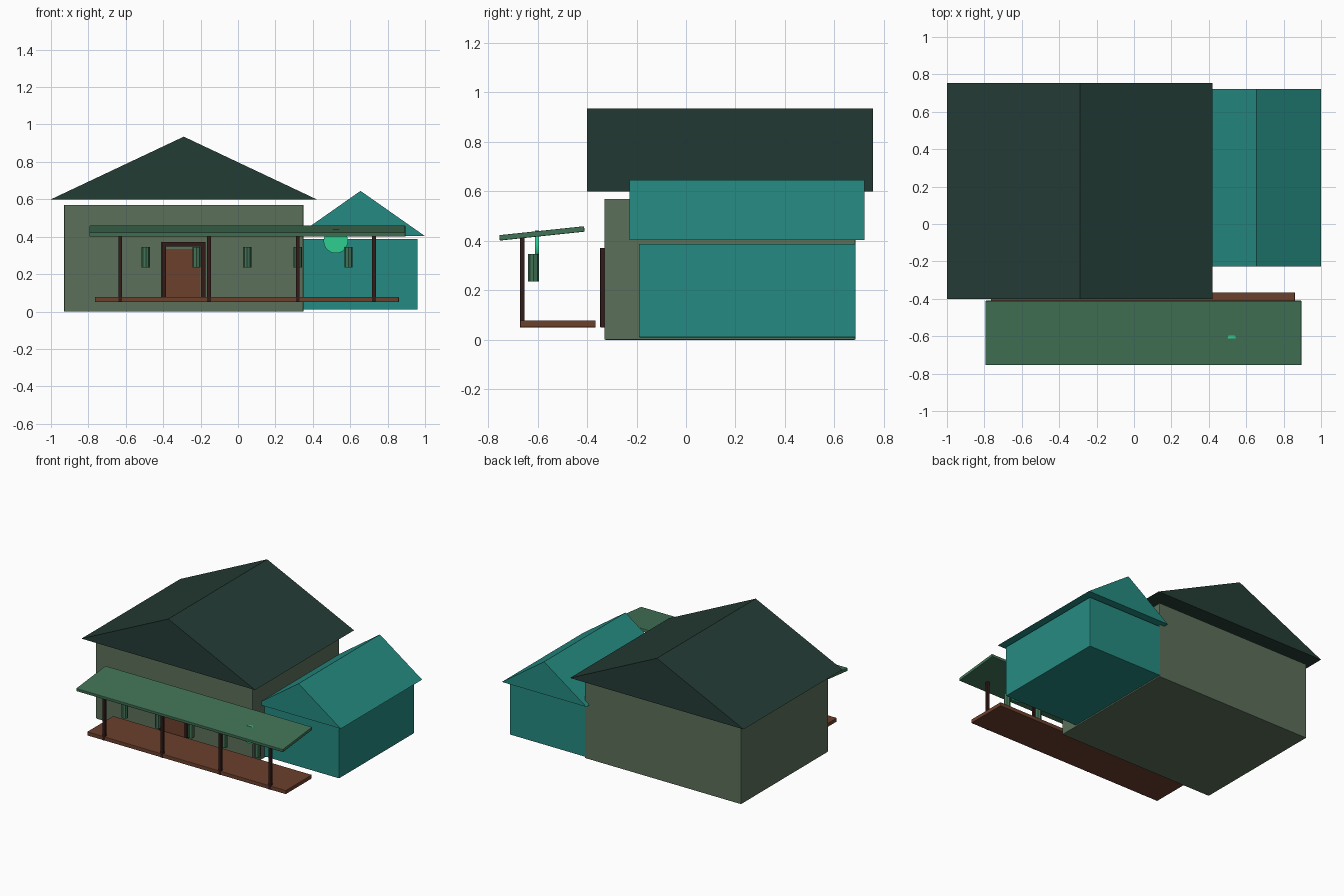
import bpy
import bmesh
import math

cube = bpy.data.objects.get("Cube")
if cube:
    bpy.data.objects.remove(cube, do_unlink=True)


def material(name, rgb):
    """Flat colour from 8-bit sRGB values."""
    lin = []
    for c in rgb:
        c /= 255
        lin.append(c / 12.92 if c <= 0.04045 else ((c + 0.055) / 1.055) ** 2.4)
    m = bpy.data.materials.new(name)
    m.use_nodes = True
    m.diffuse_color = (*lin, 1)
    m.node_tree.nodes["Principled BSDF"].inputs["Base Color"].default_value = (*lin, 1)
    return m


SAGE = material("sage wall", (92, 112, 90))
DARK = material("dark green roof", (36, 60, 53))
TEAL = material("teal", (37, 139, 130))
LEAF = material("canopy green", (66, 115, 86))
BROWN = material("wood brown", (108, 64, 44))
TIMBER = material("dark timber", (50, 27, 25))
MINT = material("bright mint", (46, 205, 145))


def add_object(name, bm, mat):
    bmesh.ops.recalc_face_normals(bm, faces=bm.faces)
    mesh = bpy.data.meshes.new(name)
    bm.to_mesh(mesh)
    bm.free()
    mesh.materials.append(mat)
    ob = bpy.data.objects.new(name, mesh)
    bpy.context.collection.objects.link(ob)
    return ob


def box(name, xs, ys, zs, mat, bevel=0.0):
    """Box between pairs of limits, origin at its centre."""
    bm = bmesh.new()
    bmesh.ops.create_cube(bm, size=1)
    bmesh.ops.scale(bm, verts=bm.verts, vec=[b - a for a, b in (xs, ys, zs)])
    ob = add_object(name, bm, mat)
    ob.location = [(a + b) / 2 for a, b in (xs, ys, zs)]
    if bevel:
        mod = ob.modifiers.new("edge", "BEVEL")
        mod.width = bevel
        mod.segments = 2
    return ob


def gable_roof(name, xs, ys, zs, mat):
    """Closed triangular prism with its ridge along y."""
    bm = bmesh.new()
    profile = [(xs[0], zs[0]), (xs[1], zs[0]), (sum(xs) / 2, zs[1])]
    face = bm.faces.new([bm.verts.new((x, ys[0], z)) for x, z in profile])
    ext = bmesh.ops.extrude_face_region(bm, geom=[face], use_keep_orig=True)
    moved = [v for v in ext["geom"] if isinstance(v, bmesh.types.BMVert)]
    bmesh.ops.translate(bm, verts=moved, vec=(0, ys[1] - ys[0], 0))
    return add_object(name, bm, mat)


def cylinder(name, radius, depth, sides, location, mat):
    bm = bmesh.new()
    bmesh.ops.create_cone(bm, cap_ends=True, segments=sides,
                          radius1=radius, radius2=radius, depth=depth)
    ob = add_object(name, bm, mat)
    ob.location = location
    return ob


# Main house and side wing
box("main_house", (-0.93, 0.35), (-0.33, 0.685), (0, 0.57), SAGE, 0.004)
gable_roof("main_roof", (-1, 0.42), (-0.4, 0.755), (0.6, 0.935), DARK)
box("side_wing", (0.345, 0.96), (-0.19, 0.685), (0.01, 0.388), TEAL, 0.003)
gable_roof("wing_roof", (0.31, 1), (-0.228, 0.722), (0.403, 0.645), TEAL)

# Porch deck, posts and sloping canopy
box("porch_deck", (-0.765, 0.86), (-0.67, -0.365), (0.05, 0.078), BROWN, 0.003)
for i, x in enumerate((-0.63, -0.155, 0.32, 0.727)):
    box(f"porch_post_{i + 1}", (x - 0.01, x + 0.01), (-0.67, -0.652),
        (0.05, 0.412), TIMBER)
canopy = box("porch_canopy", (-0.795, 0.895), (-0.755, -0.41),
             (0.419, 0.441), LEAF, 0.003)
canopy.rotation_euler.x = math.radians(6)

# Door with a frame of two jambs and a lintel
box("door", (-0.385, -0.2), (-0.338, -0.32), (0.05, 0.335), BROWN)
for side, x in (("right", -0.408), ("left", -0.198)):
    box(f"door_jamb_{side}", (x, x + 0.024), (-0.347, -0.32),
        (0.05, 0.372), TIMBER, 0.002)
box("door_lintel", (-0.408, -0.174), (-0.347, -0.32), (0.348, 0.372), TIMBER, 0.002)

# Hanging lanterns along the porch
for i in range(5):
    cylinder(f"lantern_{i + 1}", 0.022, 0.11, 8,
             (-0.493 + 0.271 * i, -0.616, 0.291), LEAF)

# Round sign under the canopy
sign = cylinder("round_sign", 0.065, 0.016, 48, (0.523, -0.603, 0.377), MINT)
sign.rotation_euler.x = math.radians(90)
bpy.ops.object.select_all(action="DESELECT")
sign.select_set(True)
bpy.context.view_layer.objects.active = sign
bpy.ops.object.shade_smooth_by_angle()
